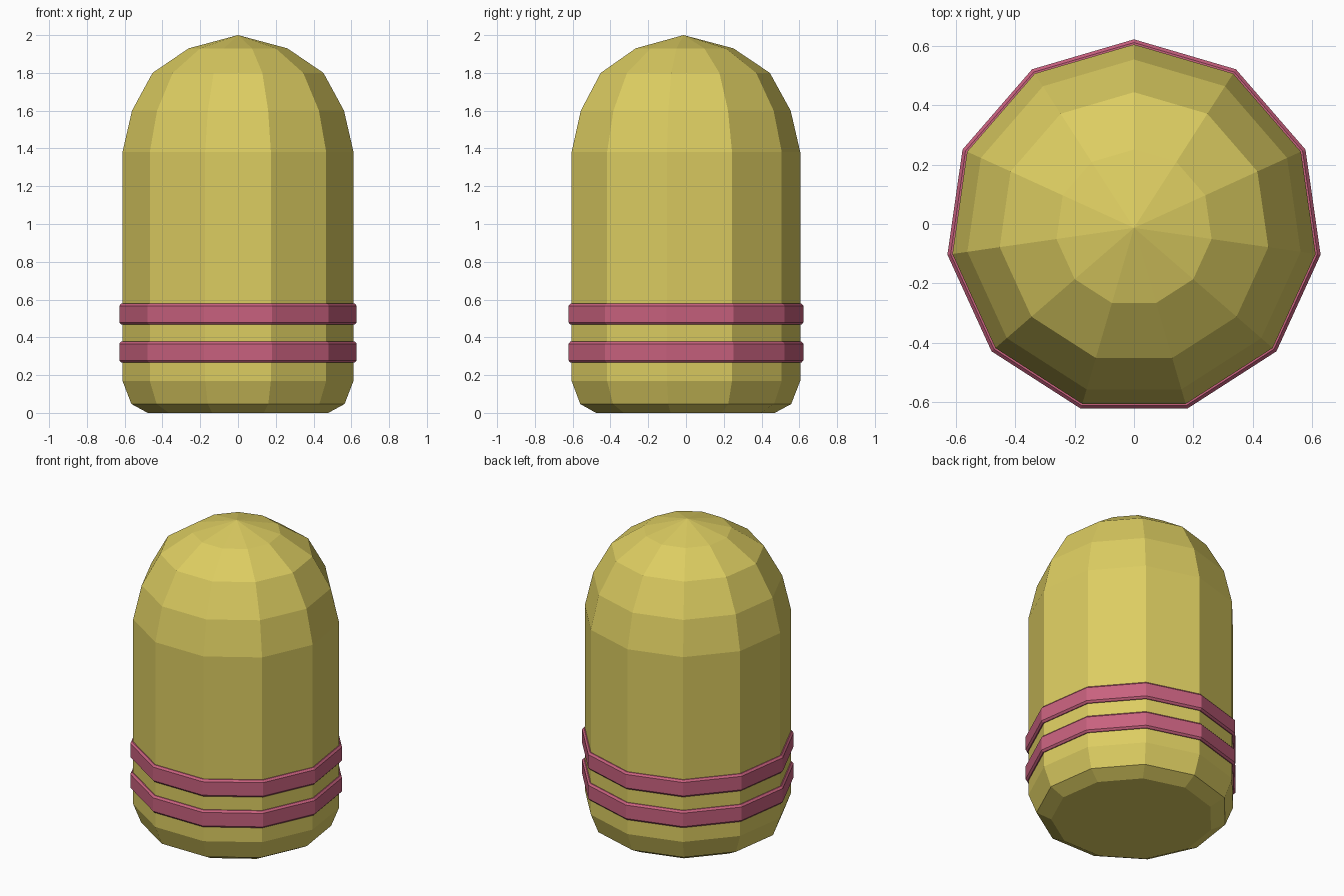
import bpy, bmesh, math

if "Cube" in bpy.data.objects:
    bpy.data.objects.remove(bpy.data.objects["Cube"])

SIDES = 11
CENTRE_Y = -0.013  # odd side count: axis shifted so the bounds are centred


def material(name, rgb):
    m = bpy.data.materials.new(name)
    m.diffuse_color = (*rgb, 1)
    m.use_nodes = True
    m.node_tree.nodes["Principled BSDF"].inputs["Base Color"].default_value = m.diffuse_color
    return m


def lathe(name, profile, mat, closed=False):
    """Revolve (radius, z) points into flat facets, one vertex facing +y."""
    bm = bmesh.new()
    rows = []
    for r, z in profile:
        if r == 0:
            rows.append([bm.verts.new((0, CENTRE_Y, z))] * SIDES)
            continue
        angles = [math.pi / 2 + math.tau * i / SIDES for i in range(SIDES)]
        rows.append([bm.verts.new((r * math.cos(a), CENTRE_Y + r * math.sin(a), z))
                     for a in angles])
    pairs = list(zip(rows, rows[1:]))
    if closed:
        pairs.append((rows[-1], rows[0]))
    else:
        bm.faces.new(rows[0][::-1])
    for low, high in pairs:
        for i in range(SIDES):
            j = (i + 1) % SIDES
            quad = [low[i], low[j], high[j], high[i]]
            bm.faces.new(list(dict.fromkeys(quad)))
    bmesh.ops.recalc_face_normals(bm, faces=bm.faces)
    mesh = bpy.data.meshes.new(name)
    bm.to_mesh(mesh)
    bm.free()
    mesh.materials.append(mat)
    obj = bpy.data.objects.new(name, mesh)
    bpy.context.collection.objects.link(obj)
    return obj


yellow = material("yellow", (0.72, 0.61, 0.12))
red = material("red", (0.58, 0.12, 0.21))

# Domed body with a chamfered base
lathe("body", [(0.483, 0), (0.57, 0.047), (0.618, 0.17), (0.618, 1.38),
               (0.567, 1.6), (0.457, 1.8), (0.264, 1.93), (0, 2.0)], yellow)

# Two chamfered bands around the lower body
for name, z in (("lower_band", 0.322), ("upper_band", 0.523)):
    lathe(name, [(0.61, z - 0.056), (0.624, z - 0.056), (0.635, z - 0.044),
                 (0.635, z + 0.044), (0.624, z + 0.056), (0.61, z + 0.056)],
          red, closed=True)
